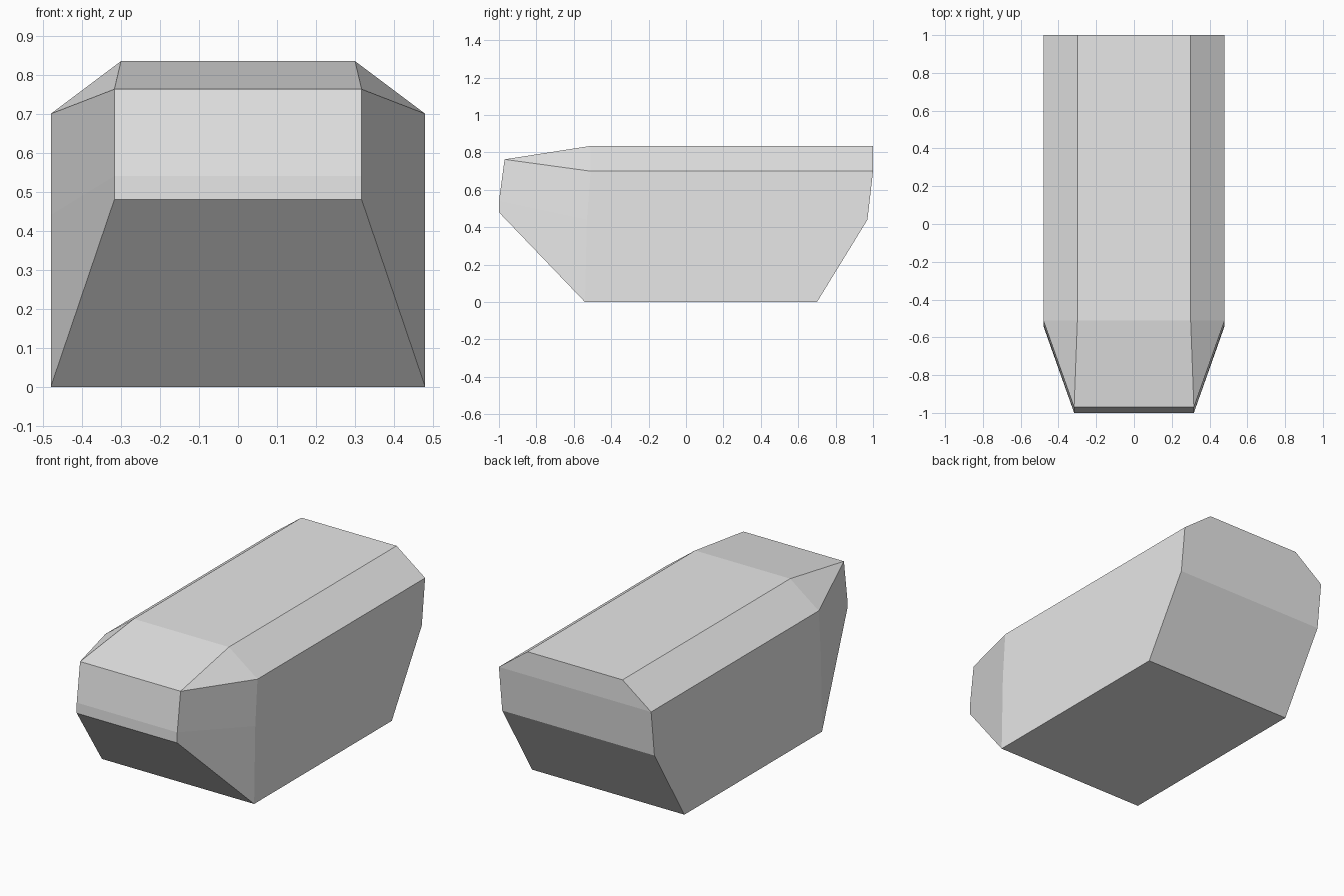
import bpy, bmesh

if "Cube" in bpy.data.objects:
    bpy.data.objects.remove(bpy.data.objects["Cube"])

# Single light grey for the whole body
grey = bpy.data.materials.new("light_grey")
grey.diffuse_color = (0.8, 0.8, 0.8, 1)
grey.use_nodes = True
grey.node_tree.nodes["Principled BSDF"].inputs["Base Color"].default_value = grey.diffuse_color

# Half outlines, each point (half width, y, z), mirrored across x
points = [
    (0.48, -0.54, 0.0), (0.48, 0.70, 0.0),        # base
    (0.48, 0.97, 0.44), (0.48, 1.0, 0.70),        # rear side edge
    (0.30, 1.0, 0.835), (0.30, -0.51, 0.835),     # roof
    (0.317, -0.97, 0.763), (0.317, -1.0, 0.54),   # nose
    (0.317, -1.0, 0.48),                          # nose lip
    (0.48, -0.53, 0.44), (0.48, -0.51, 0.70),     # front side edge
]
bm = bmesh.new()
right = [bm.verts.new(p) for p in points]
left = [bm.verts.new((-x, y, z)) for x, y, z in points]

# Side faces: flank, shoulder, cheek panels
for side in (right, left):
    for ids in ((0, 1, 2, 3, 10, 9), (10, 3, 4, 5), (10, 5, 6),
                (9, 10, 6, 7), (0, 9, 7, 8)):
        bm.faces.new([side[i] for i in ids])

# Panels bridging the two sides: base, tail, roof, hood, nose, underside
for a, b in ((0, 1), (1, 2), (2, 3), (3, 4), (4, 5), (5, 6), (6, 7), (7, 8), (8, 0)):
    bm.faces.new((right[a], right[b], left[b], left[a]))
bmesh.ops.recalc_face_normals(bm, faces=bm.faces)

mesh = bpy.data.meshes.new("faceted_body")
bm.to_mesh(mesh)
bm.free()
mesh.materials.append(grey)
body = bpy.data.objects.new("faceted_body", mesh)
bpy.context.collection.objects.link(body)
